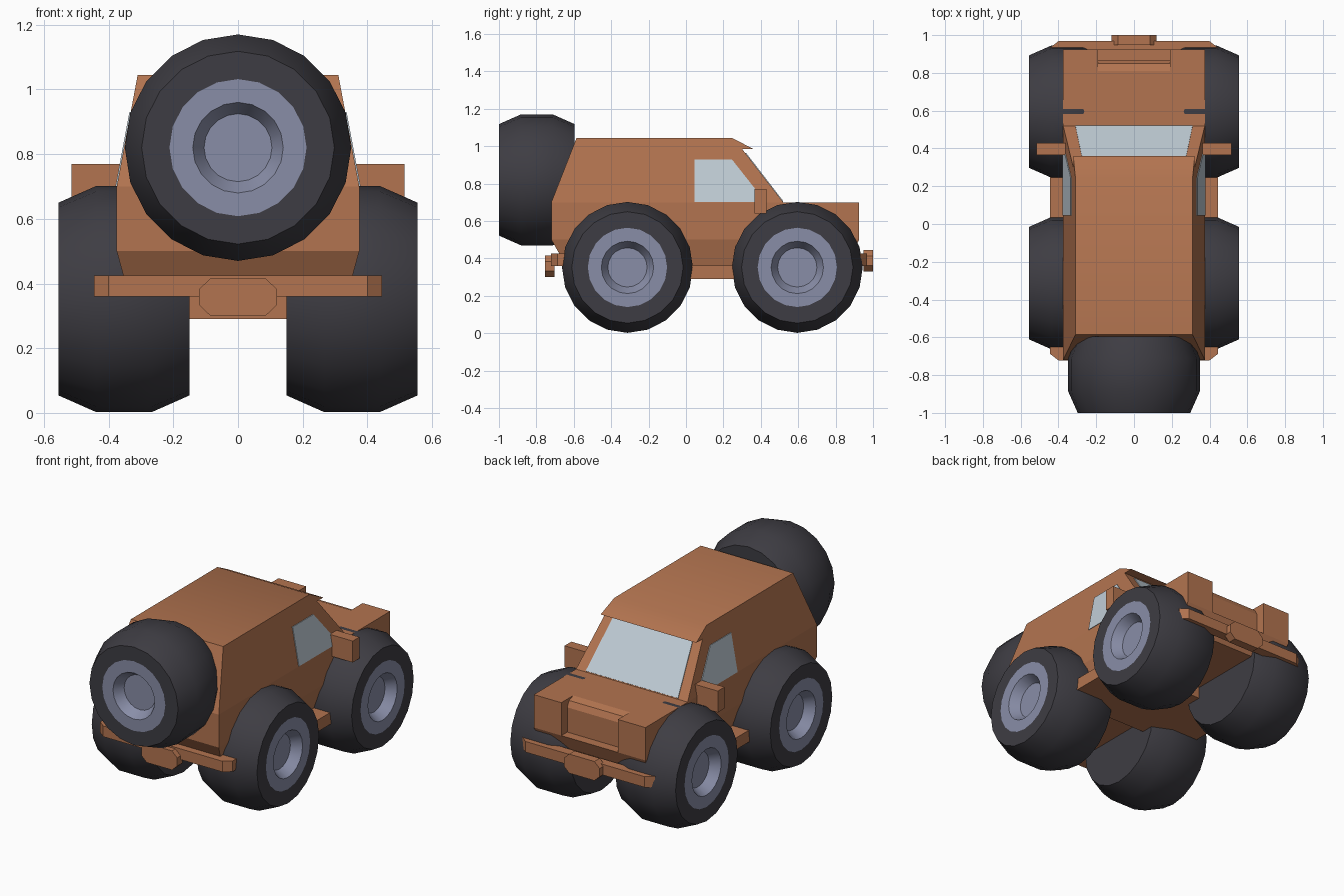
import bpy, bmesh, math
from mathutils import Matrix, Vector

cube = bpy.data.objects.get("Cube")
if cube:
    bpy.data.objects.remove(cube, do_unlink=True)


def material(name, rgb):
    m = bpy.data.materials.new(name)
    m.use_nodes = True
    m.diffuse_color = (*rgb, 1)
    m.node_tree.nodes["Principled BSDF"].inputs["Base Color"].default_value = (*rgb, 1)
    return m


PAINT = material("copper_paint", (0.45, 0.175, 0.08))
GLASS = material("pale_glass", (0.53, 0.61, 0.67))
RUBBER = material("dark_rubber", (0.048, 0.046, 0.056))
RIM = material("blue_grey_rim", (0.25, 0.27, 0.39))


def finish(name, bm, mats, smooth=False):
    bmesh.ops.recalc_face_normals(bm, faces=bm.faces)
    mesh = bpy.data.meshes.new(name)
    bm.to_mesh(mesh)
    bm.free()
    for m in mats:
        mesh.materials.append(m)
    ob = bpy.data.objects.new(name, mesh)
    bpy.context.collection.objects.link(ob)
    if smooth:
        bpy.ops.object.select_all(action="DESELECT")
        ob.select_set(True)
        bpy.context.view_layer.objects.active = ob
        bpy.ops.object.shade_smooth_by_angle(angle=math.radians(30))
    return ob


def loft(name, rings, mat=PAINT, smooth=False):
    """Skin equal-length rings of points and cap both ends."""
    bm = bmesh.new()
    loops = [[bm.verts.new(p) for p in ring] for ring in rings]
    n = len(loops[0])
    for a, b in zip(loops, loops[1:]):
        for i in range(n):
            j = (i + 1) % n
            bm.faces.new((a[i], a[j], b[j], b[i]))
    bm.faces.new(loops[0])
    bm.faces.new(loops[-1])
    return finish(name, bm, [mat], smooth)


def box(name, x, y, z, mat=PAINT):
    return loft(name, [[(x[0], y[0], h), (x[1], y[0], h), (x[1], y[1], h), (x[0], y[1], h)]
                       for h in z], mat)


def cabin_width(z):
    return 0.375 - (z - 0.7) * 0.188


# Lower body, with a tapered sill
levels = [(0.36, 0.337, -0.64, 0.865), (0.5, 0.375, -0.72, 0.925), (0.7, 0.375, -0.72, 0.925)]
body = loft("lower_body", [[(-w, r, z), (w, r, z), (w, f, z), (-w, f, z)]
                           for z, w, r, f in levels])

# Grille recess between the lamp housings
recess = [(0.81, 0.75), (0.81, 0.7), (0.85, 0.685), (0.868, 0.65), (0.868, 0.5), (1.0, 0.5), (1.0, 0.75)]
cutter = loft("grille_cutter", [[(x, y, z) for y, z in recess] for x in (-0.19, 0.19)])
cutter.hide_render = True
cut = body.modifiers.new("grille_recess", "BOOLEAN")
cut.operation = "DIFFERENCE"
cut.solver = "EXACT"
cut.object = cutter
bpy.context.view_layer.objects.active = body
bpy.ops.object.modifier_apply(modifier=cut.name)
bpy.data.objects.remove(cutter, do_unlink=True)

# Cabin with a sun visor over the windscreen
profile = [(-0.72, 0.7), (0.52, 0.7), (0.3, 0.985), (0.36, 0.985), (0.245, 1.045), (-0.585, 1.045)]
loft("cabin", [[(s * cabin_width(z), y, z) for y, z in profile] for s in (-1, 1)], smooth=True)

# Floor and running boards
box("running_boards", (-0.445, 0.445), (-0.1, 0.4), (0.29, 0.362))

# Windscreen plate, just proud of the slope
slope = Vector((0, 0.285, 0.22)).normalized() * 0.004
pane = [(-0.31, 0.517, 0.704), (0.31, 0.517, 0.704), (0.268, 0.318, 0.962), (-0.268, 0.318, 0.962)]
loft("windscreen", [[Vector(p) + slope * k for p in pane] for k in (-1, 1)], GLASS)

# Side windows and mirrors
window = [(0.045, 0.702), (0.045, 0.93), (0.245, 0.93), (0.425, 0.702)]
for side, s in (("left", 1), ("right", -1)):
    loft(side + "_window", [[(s * (cabin_width(z) + d), y, z) for y, z in window]
                            for d in (-0.004, 0.004)], GLASS)
    box(side + "_mirror", sorted((s * 0.36, s * 0.515)), (0.365, 0.43), (0.64, 0.77))

# Bumpers with angled ends, each carrying an eight-sided plate
for name, s, inner, outer, plate, pz in (("front", -1, 0.62, 0.722, 0.755, 0.358),
                                         ("back", 1, 0.9, 0.968, 1.0, 0.387)):
    bend = outer - 0.035
    half = [(0.445, inner + 0.01), (0.445, bend), (0.4, outer)]
    outline = half + [(-x, y) for x, y in reversed(half)]
    loft(name + "_bumper", [[(x, s * y, z) for x, y in outline] for z in (0.36, 0.425)])
    corner = [(0.12, 0.025), (0.085, 0.058)]
    oct_pts = []
    for sx, sz in ((1, 1), (-1, 1), (-1, -1), (1, -1)):
        pts = corner if sx * sz > 0 else corner[::-1]
        oct_pts += [(sx * x, sz * z) for x, z in pts]
    loft(name + "_plate", [[(x, s * y, pz + z) for x, z in oct_pts]
                           for y in (outer - 0.02, plate)])

# Wheels: a lathed tyre and dished rim, outer face towards local +x
SEGMENTS = 20
TYRE = [(-0.2025, 0.298), (-0.085, 0.35), (0.085, 0.35), (0.2025, 0.298),
        (0.2025, 0.212), (0.2025, 0.14), (0.145, 0.105)]


def wheel(name, centre, turn):
    bm = bmesh.new()
    rings = []
    for x, r in TYRE:
        rings.append([bm.verts.new((x, r * math.sin(a), r * math.cos(a)))
                      for a in (2 * math.pi * i / SEGMENTS for i in range(SEGMENTS))])
    for k, (a, b) in enumerate(zip(rings, rings[1:])):
        for i in range(SEGMENTS):
            j = (i + 1) % SEGMENTS
            face = bm.faces.new((a[i], a[j], b[j], b[i]))
            face.material_index = 1 if k >= 4 else 0
    bm.faces.new(rings[0])
    bm.faces.new(rings[-1]).material_index = 1
    place = Matrix.Translation(centre) @ Matrix.Rotation(turn, 4, "Z")
    bmesh.ops.transform(bm, matrix=place, verts=bm.verts)
    finish(name, bm, [RUBBER, RIM], smooth=True)


for end, y in (("front", -0.313), ("back", 0.595)):
    wheel(end + "_left_wheel", (0.3525, y, 0.352), 0)
    wheel(end + "_right_wheel", (-0.3525, y, 0.352), math.pi)
wheel("spare_wheel", (0, -0.7975, 0.82), -math.pi / 2)
